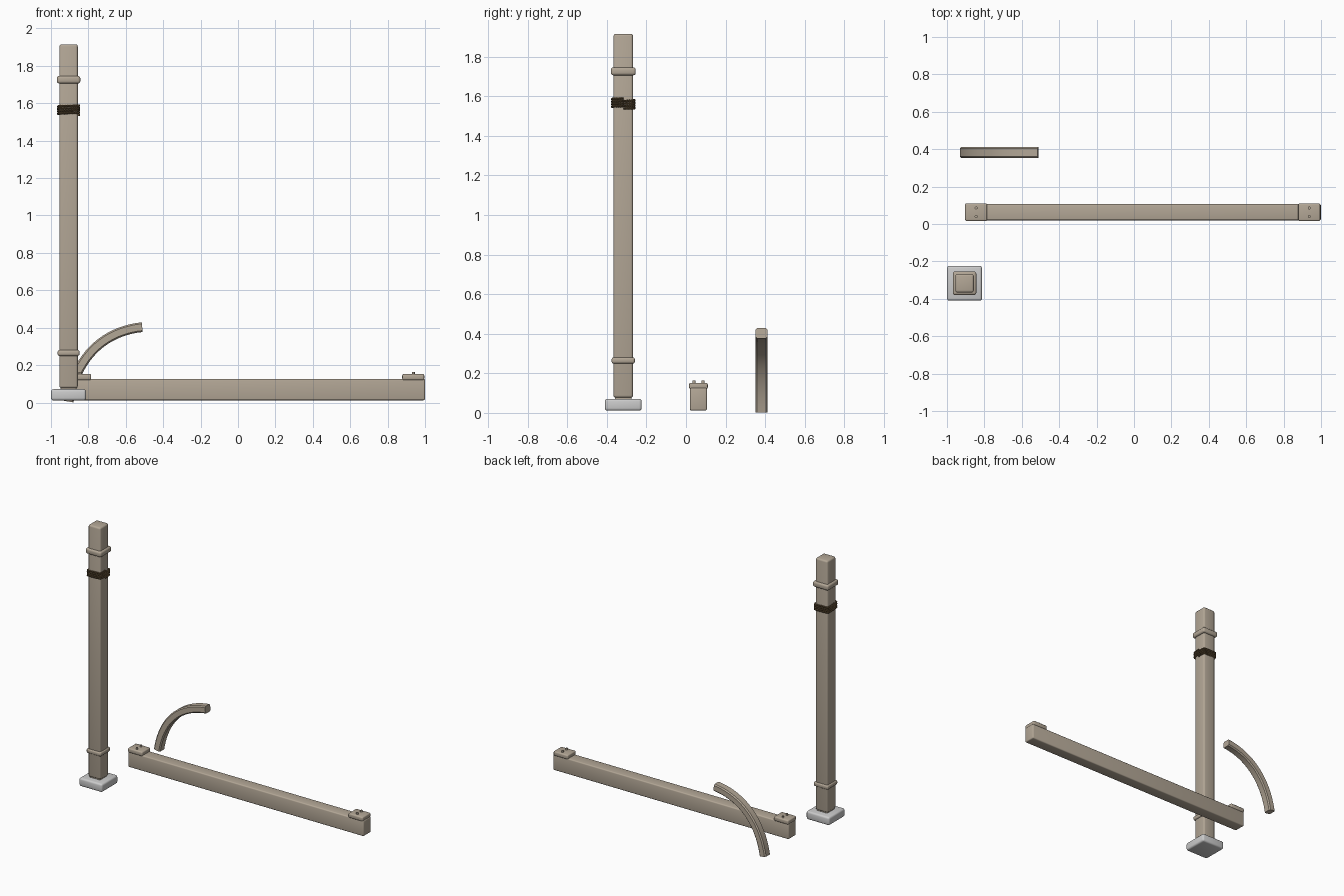
import bpy, bmesh, math
from mathutils import Vector

cube = bpy.data.objects.get("Cube")
if cube:
    bpy.data.objects.remove(cube, do_unlink=True)


def material(name, r, g, b):
    mat = bpy.data.materials.new(name)
    mat.use_nodes = True
    mat.diffuse_color = (r, g, b, 1)
    bsdf = next(n for n in mat.node_tree.nodes if n.type == 'BSDF_PRINCIPLED')
    bsdf.inputs["Base Color"].default_value = (r, g, b, 1)
    return mat


WOOD = material("weathered_wood", 0.45, 0.385, 0.305)
STONE = material("pale_stone", 0.6, 0.6, 0.6)
ROPE = material("brown_rope", 0.115, 0.075, 0.035)


def finish(name, bm, mat):
    mesh = bpy.data.meshes.new(name)
    bmesh.ops.recalc_face_normals(bm, faces=bm.faces)
    bm.to_mesh(mesh)
    bm.free()
    obj = bpy.data.objects.new(name, mesh)
    bpy.context.collection.objects.link(obj)
    mesh.materials.append(mat)
    bpy.ops.object.select_all(action='DESELECT')
    obj.select_set(True)
    bpy.context.view_layer.objects.active = obj
    bpy.ops.object.shade_smooth_by_angle(angle=math.radians(35))
    return obj


def block(name, center, size, bevel, mat):
    """Box with rounded edges."""
    bm = bmesh.new()
    bmesh.ops.create_cube(bm, size=1)
    bmesh.ops.scale(bm, vec=size, verts=bm.verts)
    bmesh.ops.translate(bm, vec=center, verts=bm.verts)
    bmesh.ops.bevel(bm, geom=bm.edges[:], offset=bevel, segments=3,
                    profile=0.5, affect='EDGES')
    return finish(name, bm, mat)


def peg(name, x, y, z0, z1, radius):
    bm = bmesh.new()
    bmesh.ops.create_cone(bm, cap_ends=True, segments=12, radius1=radius,
                          radius2=radius, depth=z1 - z0)
    bmesh.ops.translate(bm, vec=(x, y, (z0 + z1) / 2), verts=bm.verts)
    return finish(name, bm, WOOD)


# Upright post on its stone foot, with two collars
PX, PY = -0.906, -0.317
block("post_foot", (PX, PY, 0.041), (0.187, 0.186, 0.06), 0.013, STONE)
block("post_tenon", (PX, PY, 0.07), (0.085, 0.085, 0.04), 0.004, WOOD)
block("post", (PX, PY, 0.996), (0.099, 0.099, 1.838), 0.012, WOOD)
block("lower_collar", (PX, PY, 0.265), (0.117, 0.117, 0.031), 0.01, WOOD)
block("upper_collar", (PX, PY, 1.726), (0.126, 0.126, 0.04), 0.012, WOOD)

# Lying beam with an end cap and two pegs at each end
BY = 0.063
block("beam", (0.0485, BY, 0.069), (1.903, 0.086, 0.114), 0.008, WOOD)
for side, x in (("right", -0.844), ("left", 0.937)):
    block(side + "_beam_cap", (x, BY, 0.136), (0.118, 0.094, 0.032), 0.008, WOOD)
    for place, dy in (("front", -0.023), ("back", 0.023)):
        peg(f"{side}_{place}_peg", x, BY + dy, 0.14, 0.163, 0.008)


# Curved brace: chamfered section swept along a cubic curve
def brace(name, y, controls, half_w, half_t, chamfer, steps):
    p0, p1, p2, p3 = (Vector((x, 0, z)) for x, z in controls)
    a, b = half_w - chamfer, half_t - chamfer
    section = [(half_w, b), (a, half_t), (-a, half_t), (-half_w, b),
               (-half_w, -b), (-a, -half_t), (a, -half_t), (half_w, -b)]
    bm = bmesh.new()
    rings = []
    for i in range(steps + 1):
        t = i / steps
        u = 1 - t
        point = p0 * u**3 + p1 * (3 * u * u * t) + p2 * (3 * u * t * t) + p3 * t**3
        tangent = ((p1 - p0) * u * u + (p2 - p1) * (2 * u * t) + (p3 - p2) * t * t).normalized()
        normal = Vector((-tangent.z, 0, tangent.x))
        rings.append([bm.verts.new(point + normal * n + Vector((0, y + w, 0)))
                      for w, n in section])
    count = len(section)
    for r0, r1 in zip(rings, rings[1:]):
        for k in range(count):
            j = (k + 1) % count
            bm.faces.new((r0[k], r0[j], r1[j], r1[k]))
    bm.faces.new(rings[0])
    bm.faces.new(rings[-1])
    return finish(name, bm, WOOD)


brace("curved_brace", 0.382,
      [(-0.905, 0.005), (-0.868, 0.23), (-0.73, 0.38), (-0.512, 0.403)],
      0.03, 0.026, 0.008, 20)


# Rope: three twisted strands wound round the post in a squared helix
def rope_strand(name, phase, turns=4, pitch=0.0125, z0=1.538, twists=15):
    bm = bmesh.new()
    steps, sides, radius, lay = turns * 120, 6, 0.0036, 0.0033
    rings = []
    for i in range(steps + 1):
        ang = math.tau * turns * i / steps
        c, s = math.cos(ang), math.sin(ang)
        reach = 0.0555 / (c**8 + s**8) ** 0.125
        out = Vector((c, s, 0))
        up = Vector((0, 0, 1))
        spin = ang * twists + phase
        center = (Vector((PX, PY, z0 + pitch * ang / math.tau)) + out * reach
                  + (out * math.cos(spin) + up * math.sin(spin)) * lay)
        rings.append([bm.verts.new(center + (out * math.cos(math.tau * k / sides)
                                             + up * math.sin(math.tau * k / sides)) * radius)
                      for k in range(sides)])
    for r0, r1 in zip(rings, rings[1:]):
        for k in range(sides):
            j = (k + 1) % sides
            bm.faces.new((r0[k], r0[j], r1[j], r1[k]))
    bm.faces.new(rings[0])
    bm.faces.new(rings[-1])
    return finish(name, bm, ROPE)


for n in range(3):
    rope_strand(f"rope_strand_{n + 1}", math.tau * n / 3)
